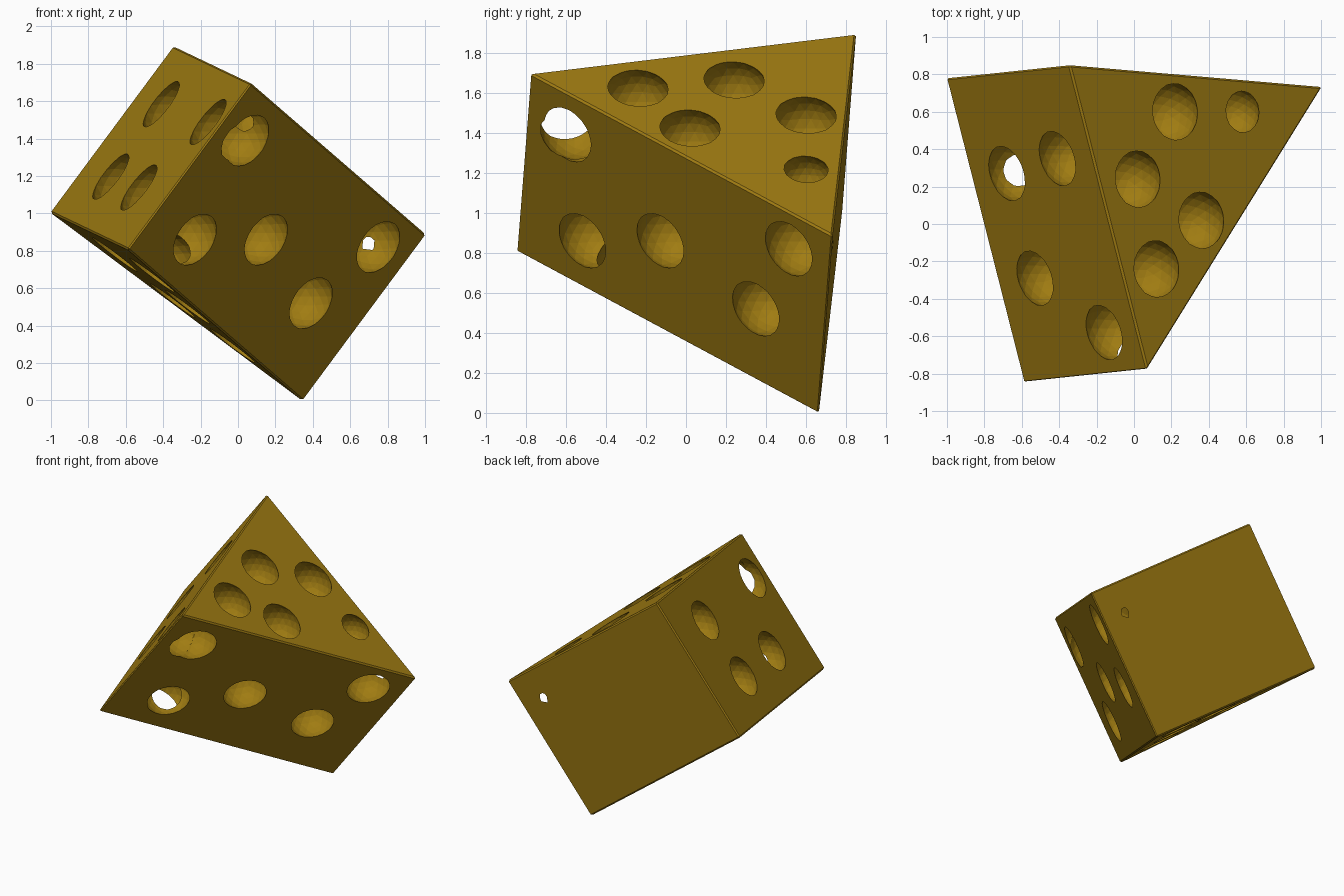
import bpy
import bmesh
from mathutils import Vector, Matrix

if "Cube" in bpy.data.objects:
    bpy.data.objects.remove(bpy.data.objects["Cube"], do_unlink=True)

# Single cheese colour
colour = (0.352, 0.202, 0.006, 1.0)
mat = bpy.data.materials.new("golden cheese")
mat.use_nodes = True
mat.diffuse_color = colour
bsdf = mat.node_tree.nodes["Principled BSDF"]
bsdf.inputs["Base Color"].default_value = colour
bsdf.inputs["Roughness"].default_value = 0.8

# Wedge: a tilted triangular prism, upper triangle swept along its axis
A, B, C = Vector((-0.345, 0.85, 1.895)), Vector((0.07, -0.78, 1.697)), Vector((1.008, 0.733, 0.885))
sweep = Vector((-0.66, -0.07, -0.89))
E, F, D = A + sweep, B + sweep, C + sweep
middle = (A + B + C + D + E + F) / 6


def add_object(name, bm):
    mesh = bpy.data.meshes.new(name)
    bm.to_mesh(mesh)
    bm.free()
    mesh.materials.append(mat)
    obj = bpy.data.objects.new(name, mesh)
    bpy.context.collection.objects.link(obj)
    return obj


bm = bmesh.new()
top = [bm.verts.new(p) for p in (A, B, C)]
low = [bm.verts.new(p) for p in (E, F, D)]
bm.faces.new(top)
bm.faces.new(low[::-1])
for i in range(3):
    j = (i + 1) % 3
    bm.faces.new((top[i], low[i], low[j], top[j]))
bmesh.ops.recalc_face_normals(bm, faces=bm.faces)
bmesh.ops.bevel(bm, geom=bm.edges[:], offset=0.01, segments=1, affect='EDGES')
wedge = add_object("cheese_wedge", bm)

# Holes: per face, the axis to solve for and the two known coordinates
DEPTH = 0.085
LARGE, SMALL = 0.174, 0.14
faces = [
    ((A, B, C), 2, [(0.22, 0.60), (0.58, 0.60), (0.02, 0.24), (0.36, 0.02), (0.12, -0.24)]),
    ((A, B, E), 2, [(-0.68, 0.27), (-0.41, 0.35), (-0.53, -0.29), (-0.16, -0.58)]),
    ((B, C, F), 1, [(0.05, 1.39), (-0.23, 0.86), (0.15, 0.86), (0.39, 0.52), (0.75, 0.82)]),
    ((D, E, F), 2, [(-0.66, 0.28), (-0.46, -0.28), (-0.35, 0.47), (-0.27, 0.10), (-0.03, 0.48)]),
]

bm = bmesh.new()
for (p, q, r), axis, spots in faces:
    normal = (q - p).cross(r - p).normalized()
    if normal.dot(p - middle) < 0:
        normal.negate()
    for spot in spots:
        coords = list(spot)
        coords.insert(axis, 0.0)
        point = Vector(coords)
        point[axis] += normal.dot(p - point) / normal[axis]
        radius = SMALL if spot == (0.58, 0.60) else LARGE
        bmesh.ops.create_icosphere(bm, subdivisions=3, radius=radius,
                                   matrix=Matrix.Translation(point - normal * DEPTH))
cutter = add_object("hole_cutter", bm)
cutter.hide_render = True

# Carve the holes, then discard the cutter
carve = wedge.modifiers.new("holes", 'BOOLEAN')
carve.operation = 'DIFFERENCE'
carve.solver = 'EXACT'
carve.use_self = True
carve.object = cutter
bpy.context.view_layer.update()
carved = bpy.data.meshes.new_from_object(wedge.evaluated_get(bpy.context.evaluated_depsgraph_get()))
wedge.modifiers.clear()
wedge.data = carved
carved.name = "cheese_wedge"
bpy.data.objects.remove(cutter, do_unlink=True)
